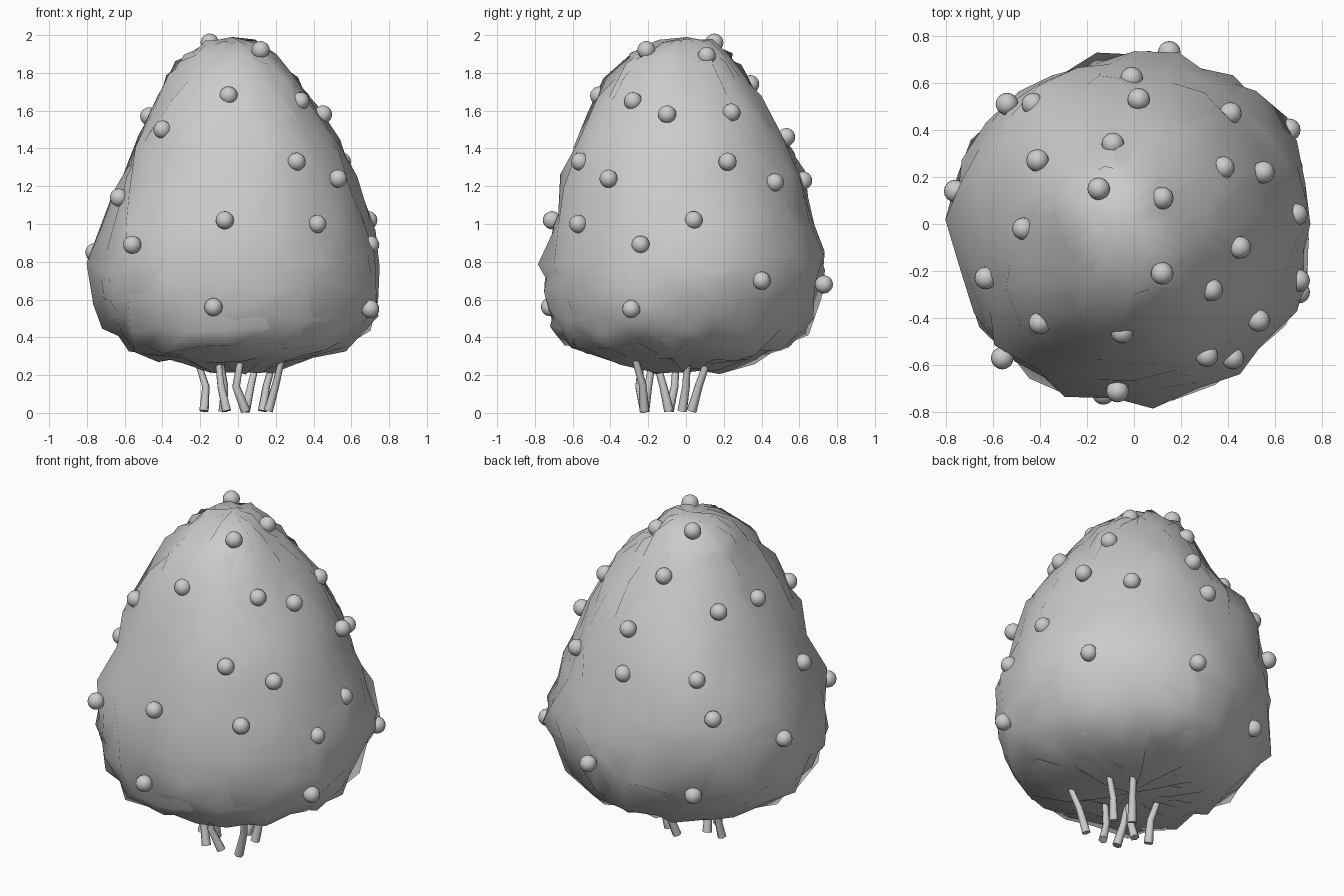
import bpy, bmesh, random
from math import cos, sin, pi, exp, atan2, hypot
from mathutils import Vector

if "Cube" in bpy.data.objects:
    bpy.data.objects.remove(bpy.data.objects["Cube"])

random.seed(5)

# Body cross-sections: z, x min, x max, y min, y max
RINGS = [
    (0.26, -0.18, 0.20, -0.18, 0.20),
    (0.295, -0.40, 0.37, -0.40, 0.38),
    (0.35, -0.58, 0.57, -0.64, 0.53),
    (0.45, -0.68, 0.65, -0.70, 0.63),
    (0.60, -0.75, 0.70, -0.73, 0.69),
    (0.78, -0.76, 0.74, -0.74, 0.71),
    (0.98, -0.72, 0.69, -0.71, 0.69),
    (1.18, -0.65, 0.64, -0.65, 0.63),
    (1.38, -0.55, 0.57, -0.58, 0.57),
    (1.58, -0.46, 0.46, -0.51, 0.46),
    (1.76, -0.36, 0.33, -0.42, 0.36),
    (1.89, -0.25, 0.20, -0.28, 0.24),
    (1.96, -0.13, 0.11, -0.14, 0.13),
]
SEGS = 26

# Round berries that sit on the surface
BERRIES = [
    (-0.05, -0.46, 1.68), (0.31, -0.56, 1.33), (-0.07, -0.71, 1.02),
    (0.42, -0.57, 1.00), (-0.56, -0.57, 0.89), (-0.13, -0.72, 0.56),
    (-0.40, -0.42, 1.50), (-0.47, -0.02, 1.57), (-0.63, -0.23, 1.14),
    (0.53, -0.41, 1.24), (0.69, 0.04, 1.02), (0.70, -0.24, 0.89),
    (0.70, -0.29, 0.55), (0.45, -0.10, 1.58), (0.33, -0.28, 1.65),
    (0.12, -0.21, 1.92), (-0.15, 0.15, 1.96), (0.12, 0.11, 1.89),
    (0.38, 0.24, 1.59), (0.55, 0.22, 1.33), (0.41, 0.47, 1.22),
    (0.66, 0.40, 0.70), (0.15, 0.73, 0.68), (0.02, 0.53, 1.46),
    (-0.01, 0.62, 1.23), (-0.09, 0.34, 1.74), (-0.41, 0.27, 1.58),
    (-0.43, 0.51, 1.26), (-0.54, 0.51, 1.05), (-0.76, 0.14, 0.85),
    (-0.42, 0.53, 0.56),
]
# Extra places where the foliage swells
SWELLS = [(-0.57, -0.56, 0.62), (0.78, 0.12, 0.74), (0.55, -0.54, 0.72), (-0.58, 0.52, 0.78)]


def radius(z, a):
    """Body radius at a height and angle, blended between cross-sections."""
    z = min(max(z, RINGS[0][0]), RINGS[-1][0])
    for lo, hi in zip(RINGS, RINGS[1:]):
        if z <= hi[0]:
            break
    t = (z - lo[0]) / (hi[0] - lo[0])
    _, x0, x1, y0, y1 = [p + (q - p) * t for p, q in zip(lo, hi)]
    return hypot(cos(a) * (x1 if cos(a) > 0 else x0), sin(a) * (y1 if sin(a) > 0 else y0))


# How far each berry or swelling lies off the plain cross-sections
BULGES = [(Vector(b), hypot(b[0], b[1]) - 0.015 - radius(b[2], atan2(b[1], b[0])))
          for b in BERRIES + SWELLS]


def surface(z, a):
    """Point on the body, swollen or dented so it meets the berries."""
    r = radius(z, a)
    p = Vector((r * cos(a), r * sin(a), z))
    total, push = 0.25, 0.0
    for b, d in BULGES:
        w = exp(-(b - p).length_squared / 0.035)
        total += w
        push += w * d
    r += 1.15 * push / total
    return r * cos(a), r * sin(a), z


def foliage_shell(name, turn, lift, spread):
    """Closed shell, roughened but keeping the smooth normals."""
    bm = bmesh.new()
    rows = [[bm.verts.new(surface(ring[0] + (lift if 0.4 < ring[0] < 1.8 else 0),
                                  2 * pi * (i + turn) / SEGS))
             for i in range(SEGS)] for ring in RINGS]
    for low, high in zip(rows, rows[1:]):
        for i in range(SEGS):
            j = (i + 1) % SEGS
            bm.faces.new((low[i], low[j], high[j], high[i]))
    bottom = bm.verts.new((0, 0, 0.25))
    top = bm.verts.new((-0.02, 0, 1.985))
    for i in range(SEGS):
        j = (i + 1) % SEGS
        bm.faces.new((bottom, rows[0][j], rows[0][i]))
        bm.faces.new((top, rows[-1][i], rows[-1][j]))
    bmesh.ops.recalc_face_normals(bm, faces=bm.faces[:])
    bm.normal_update()
    normals = [v.normal.copy() for v in bm.verts]
    # Ragged leafy surface, calmer towards the crown
    for v, n in zip(bm.verts, normals):
        z = v.co.z
        rough = spread * (0.5 if z > 1.85 else 1.2 if z < 0.8 else 0.9)
        side = Vector((random.uniform(-1, 1), random.uniform(-1, 1), random.uniform(-1, 1)))
        v.co += n * random.uniform(-rough, rough) + side * rough
        v.co.z = min(v.co.z, 1.99)
    bmesh.ops.triangulate(bm, faces=bm.faces[:])
    mesh = bpy.data.meshes.new(name)
    bm.to_mesh(mesh)
    bm.free()
    for p in mesh.polygons:
        p.use_smooth = True
    mesh.normals_split_custom_set_from_vertices(normals)
    ob = bpy.data.objects.new(name, mesh)
    bpy.context.collection.objects.link(ob)


# Two interpenetrating shells give the overlapping foliage edges
foliage_shell("foliage", 0.0, 0.0, 0.026)
foliage_shell("foliage_overlap", 0.5, 0.07, 0.026)

# Berries
for i, pos in enumerate(BERRIES):
    bpy.ops.mesh.primitive_uv_sphere_add(segments=16, ring_count=10, radius=0.048, location=pos)
    bpy.context.object.name = f"berry_{i + 1}"
    bpy.ops.object.shade_smooth()

# Bent stems underneath: top, knee and foot
STEMS = [
    ((0.24, -0.28, 0.32), (0.20, -0.23, 0.15), (0.16, -0.22, 0.01)),
    ((-0.11, -0.17, 0.32), (-0.09, -0.20, 0.14), (-0.06, -0.22, 0.01)),
    ((-0.23, -0.05, 0.32), (-0.17, -0.06, 0.14), (-0.18, -0.09, 0.01)),
    ((0.02, -0.23, 0.32), (-0.01, -0.25, 0.14), (0.04, -0.22, 0.01)),
    ((0.20, 0.01, 0.32), (0.15, 0.00, 0.14), (0.13, -0.02, 0.01)),
    ((0.11, 0.13, 0.32), (0.07, 0.07, 0.15), (0.04, 0.03, 0.01)),
    ((-0.10, -0.17, 0.32), (-0.07, -0.12, 0.14), (-0.08, -0.09, 0.01)),
]
for i, path in enumerate(STEMS):
    curve = bpy.data.curves.new(f"stem_{i + 1}", 'CURVE')
    curve.dimensions = '3D'
    curve.bevel_depth = 0.026
    curve.bevel_resolution = 1
    curve.use_fill_caps = True
    line = curve.splines.new('POLY')
    line.points.add(2)
    for point, co, r in zip(line.points, path, (0.65, 0.8, 1.0)):
        point.co = (*co, 1)
        point.radius = r
    bpy.context.collection.objects.link(bpy.data.objects.new(f"stem_{i + 1}", curve))
